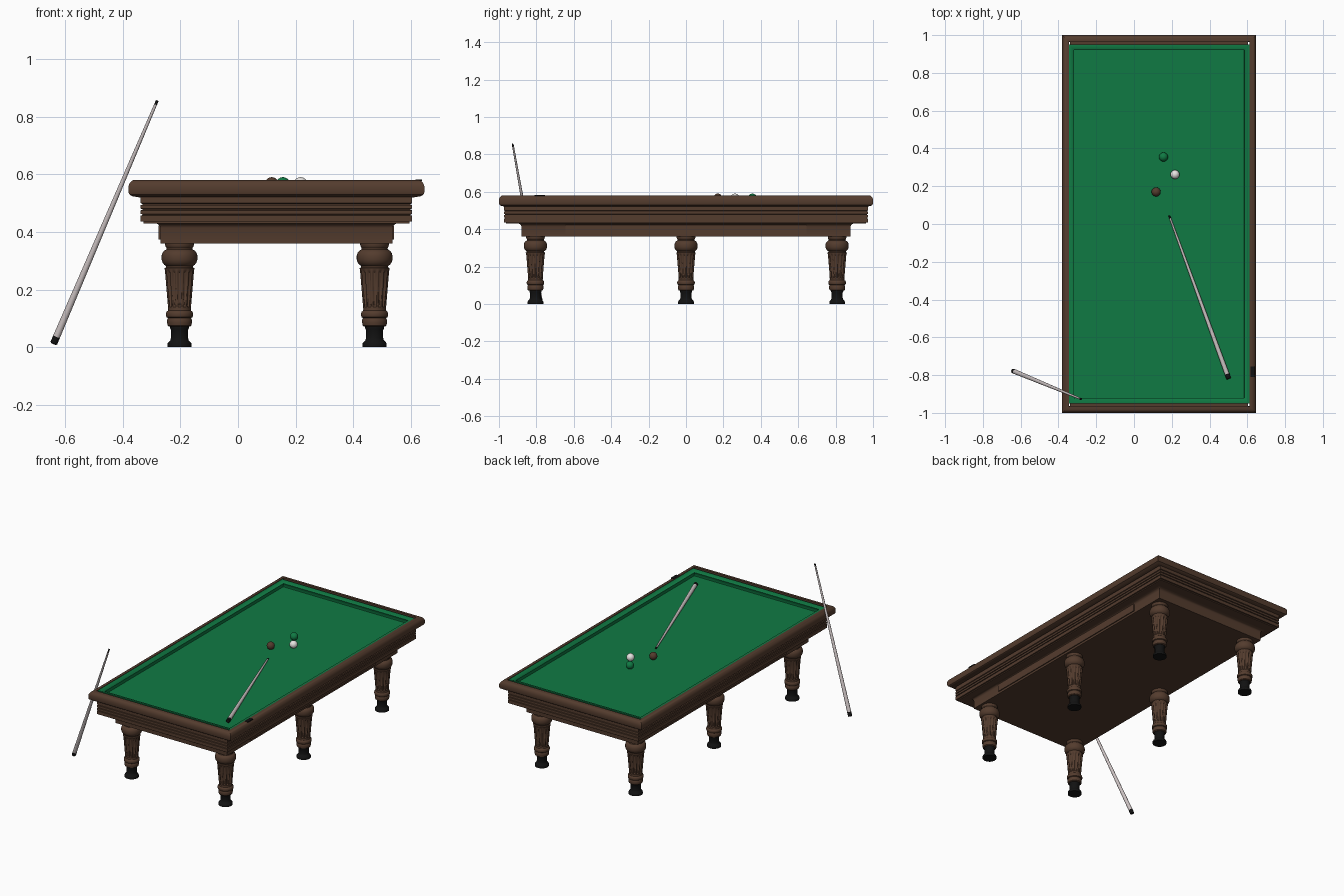
import bpy, bmesh, math
from mathutils import Vector

if "Cube" in bpy.data.objects:
    bpy.data.objects.remove(bpy.data.objects["Cube"])

CX = 0.1335  # table centre in x


def mat(name, col):
    m = bpy.data.materials.new(name)
    m.diffuse_color = (*col, 1)
    m.use_nodes = True
    m.node_tree.nodes["Principled BSDF"].inputs["Base Color"].default_value = m.diffuse_color
    return m


wood = mat("brown_wood", (0.088, 0.045, 0.027))
cloth = mat("green_cloth", (0.005, 0.195, 0.057))
black = mat("black", (0.006, 0.006, 0.006))
pale = mat("pale_cue", (0.60, 0.54, 0.54))
white = mat("white_ball", (0.8, 0.78, 0.76))


def finish(name, bm, mats, angle=35):
    bmesh.ops.recalc_face_normals(bm, faces=bm.faces)
    me = bpy.data.meshes.new(name)
    bm.to_mesh(me)
    bm.free()
    ob = bpy.data.objects.new(name, me)
    bpy.context.collection.objects.link(ob)
    for m in mats:
        me.materials.append(m)
    bpy.ops.object.select_all(action='DESELECT')
    ob.select_set(True)
    bpy.context.view_layer.objects.active = ob
    bpy.ops.object.shade_smooth_by_angle(angle=math.radians(angle))
    return ob


def bridge(bm, rings, caps=(True, True), closed=False):
    n = len(rings[0])
    pairs = list(zip(rings, rings[1:])) + ([(rings[-1], rings[0])] if closed else [])
    for a, b in pairs:
        for i in range(n):
            j = (i + 1) % n
            bm.faces.new((a[i], a[j], b[j], b[i]))
    if not closed:
        for ring, cap in zip((rings[0], rings[-1]), caps):
            if cap:
                bm.faces.new(ring)


def rect_loft(name, m, hx, hy, prof, closed=False):
    """Stack of rectangles: prof holds (outset, z) around half sizes hx, hy."""
    bm = bmesh.new()
    rings = [[bm.verts.new((CX + sx * (hx + o), sy * (hy + o), z))
              for sx, sy in ((-1, -1), (1, -1), (1, 1), (-1, 1))] for o, z in prof]
    bridge(bm, rings, closed=closed)
    return finish(name, bm, [m])


def lathe(name, prof, mats, segs, mat_rule=None, flute=None):
    """Turn (radius, z) profile; flute(i, z) returns a groove depth."""
    bm = bmesh.new()
    rings = []
    for r, z in prof:
        ring = []
        for i in range(segs):
            a = 2 * math.pi * i / segs
            q = r - (flute(i, z) if flute else 0)
            ring.append(bm.verts.new((q * math.cos(a), q * math.sin(a), z)))
        rings.append(ring)
    bridge(bm, rings)
    if mat_rule:
        for f in bm.faces:
            f.material_index = mat_rule(f.calc_center_median().z)
    return finish(name, bm, mats)


def box(name, m, lo, hi):
    bm = bmesh.new()
    bmesh.ops.create_cube(bm, size=1)
    for v in bm.verts:
        v.co = [l + (c + 0.5) * (h - l) for c, l, h in zip(v.co, lo, hi)]
    return finish(name, bm, [m])


# Top rail: rounded frame around the cloth
rect_loft("top_rail", wood, 0.5135, 1.0, [
    (-0.036, 0.530), (-0.036, 0.520), (-0.012, 0.524), (-0.003, 0.530), (0, 0.538),
    (0, 0.558), (-0.003, 0.567), (-0.008, 0.574), (-0.015, 0.579), (-0.024, 0.581),
    (-0.035, 0.581), (-0.035, 0.530)], closed=True)

# Moulded frame with horizontal beads
beads = [(-0.010, 0.430), (-0.010, 0.436), (0, 0.436)]
for z0, z1 in ((0.436, 0.460), (0.460, 0.478), (0.478, 0.496)):
    beads += [(0, z0 + 0.003), (0, z1 - 0.003), (-0.006, z1 - 0.002), (-0.006, z1 + 0.001)]
beads += [(0, 0.500), (0, 0.528)]
rect_loft("moulded_frame", wood, 0.471, 0.973, beads)

# Lower apron with cove under the frame
rect_loft("apron", wood, 0.4025, 0.880, [
    (0, 0.360), (0, 0.414), (0.003, 0.422), (0.010, 0.428), (0.022, 0.431), (0.022, 0.438)])

# Long raised panels on both sides of the apron
for side, s in (("left", -1), ("right", 1)):
    x = CX + s * 0.4025
    box(side + "_panel", wood, (x - 0.006, -0.643, 0.374), (x + 0.006, 0.643, 0.422))

# Cloth bed and cushions with undercut noses
box("cloth_bed", cloth, (CX - 0.478, -0.95, 0.526), (CX + 0.478, 0.95, 0.542))
rect_loft("cushions", cloth, 0.479, 0.950, [
    (0, 0.540), (0, 0.578), (-0.006, 0.579), (-0.020, 0.574), (-0.027, 0.571),
    (-0.029, 0.568), (-0.027, 0.562), (-0.022, 0.550), (-0.022, 0.540)], closed=True)

# Small dark plate on the right rail
box("rail_plate", black, (CX + 0.482, -0.81, 0.577), (CX + 0.505, -0.755, 0.5825))

# Six turned, fluted legs on black feet
FL = [0, 0.2, 0.9, 1, 0.9, 0.2]


def flute(i, z):
    if not 0.142 < z < 0.268:
        return 0
    return 0.007 * FL[i % 6]


leg_prof = [(0.036, 0.071), (0.041, 0.075), (0.043, 0.085), (0.043, 0.095), (0.040, 0.101),
            (0.045, 0.104), (0.047, 0.110), (0.047, 0.117), (0.045, 0.123), (0.040, 0.127),
            (0.039, 0.132), (0.040, 0.140), (0.0405, 0.146), (0.050, 0.260), (0.051, 0.268),
            (0.052, 0.274), (0.047, 0.277), (0.047, 0.282), (0.053, 0.286), (0.059, 0.294),
            (0.062, 0.304), (0.062, 0.318), (0.059, 0.328), (0.053, 0.335), (0.046, 0.339),
            (0.045, 0.344), (0.048, 0.349), (0.050, 0.355), (0.050, 0.365)]
foot_prof = [(0.042, 0), (0.042, 0.012), (0.040, 0.016), (0.032, 0.024), (0.030, 0.032),
             (0.030, 0.060), (0.033, 0.066), (0.033, 0.073)]
for row, y in (("front", -0.805), ("middle", 0), ("back", 0.808)):
    for side, x in (("left", -0.203), ("right", 0.474)):
        leg = lathe(f"{row}_{side}_leg", leg_prof, [wood], 84, flute=flute)
        foot = lathe(f"{row}_{side}_foot", foot_prof, [black], 24)
        leg.location = foot.location = (x, y, 0)


# Cues: tapered shafts with black butt and tip
def cue(name, butt, tip):
    butt, tip = Vector(butt), Vector(tip)
    d = tip - butt
    n = d.length
    prof = [(0.010, 0), (0.0125, 0.003), (0.0125, 0.028), (0.009, n * 0.5),
            (0.005, n - 0.015), (0.005, n - 0.002), (0.003, n)]
    ob = lathe(name, prof, [pale, black], 16, lambda z: 1 if z < 0.027 or z > n - 0.014 else 0)
    ob.rotation_mode = 'QUATERNION'
    ob.rotation_quaternion = d.to_track_quat('Z', 'Y')
    ob.location = butt


cue("table_cue", (0.502, -0.82, 0.555), (0.186, 0.045, 0.548))
cue("leaning_cue", (-0.640, -0.778, 0.012), (-0.280, -0.927, 0.856))

# Balls
for name, m, x, y in (("green_ball", cloth, 0.156, 0.355), ("white_ball", white, 0.217, 0.262),
                      ("brown_ball", wood, 0.117, 0.170)):
    bm = bmesh.new()
    bmesh.ops.create_uvsphere(bm, u_segments=24, v_segments=16, radius=0.024)
    finish(name, bm, [m]).location = (x, y, 0.566)
